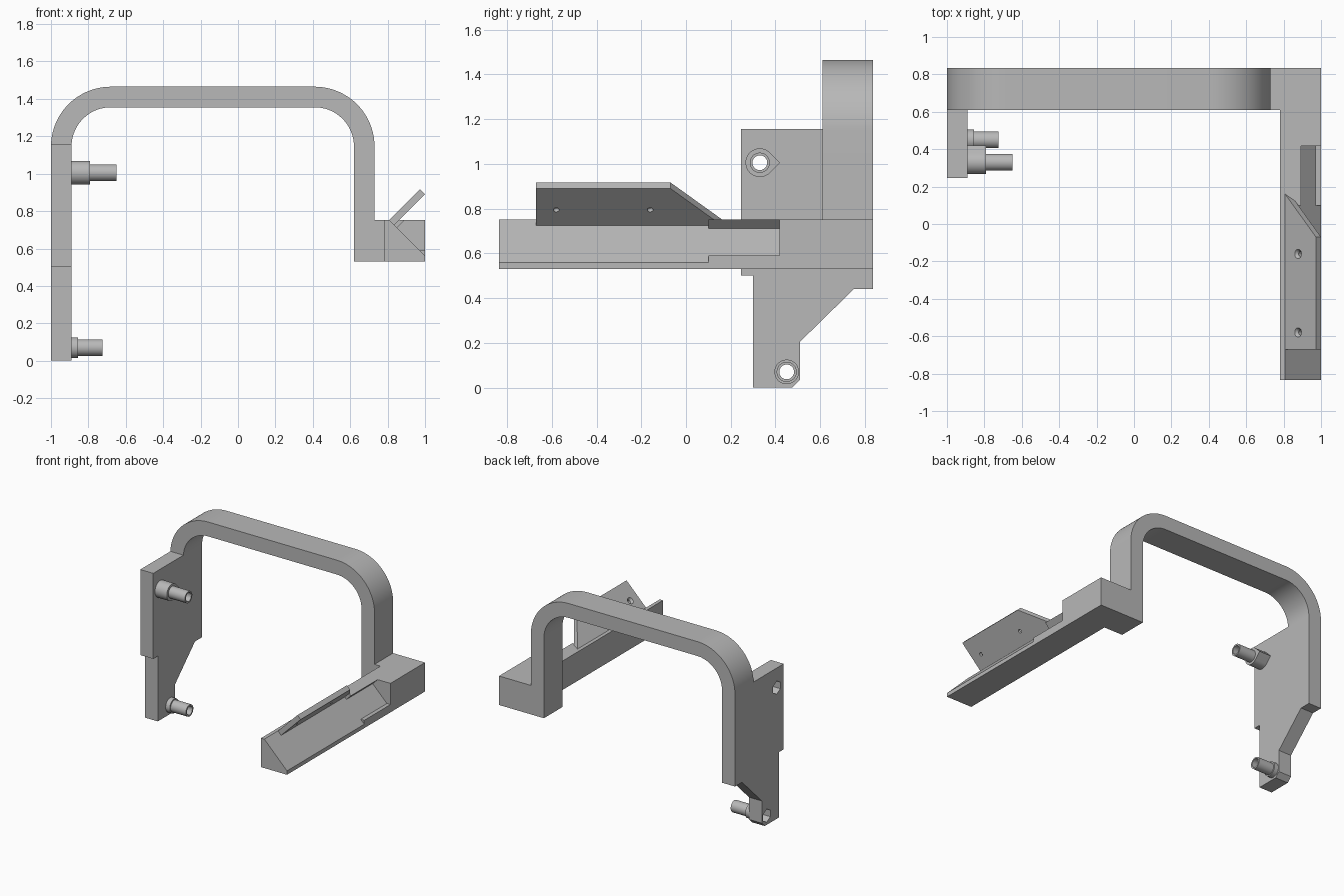
import bpy
import bmesh
import math
from mathutils import Vector, Matrix

cube = bpy.data.objects.get("Cube")
if cube:
    bpy.data.objects.remove(cube, do_unlink=True)

grey = bpy.data.materials.new("plain_grey")
grey.use_nodes = True
colour = (0.48, 0.48, 0.48, 1)
grey.diffuse_color = colour
grey.node_tree.nodes["Principled BSDF"].inputs["Base Color"].default_value = colour


def make_object(name, bm):
    bmesh.ops.recalc_face_normals(bm, faces=bm.faces)
    mesh = bpy.data.meshes.new(name)
    bm.to_mesh(mesh)
    bm.free()
    mesh.materials.append(grey)
    obj = bpy.data.objects.new(name, mesh)
    bpy.context.collection.objects.link(obj)
    return obj


def prism(name, points, offset):
    """Extrude a flat polygon of 3D points along an offset."""
    bm = bmesh.new()
    face = bm.faces.new([bm.verts.new(p) for p in points])
    new = bmesh.ops.extrude_face_region(bm, geom=[face])["geom"]
    verts = [v for v in new if isinstance(v, bmesh.types.BMVert)]
    bmesh.ops.translate(bm, verts=verts, vec=Vector(offset))
    return make_object(name, bm)


def along_y(name, xz, y0, y1):
    return prism(name, [(x, y0, z) for x, z in xz], (0, y1 - y0, 0))


def along_x(name, yz, x0, x1):
    return prism(name, [(x0, y, z) for y, z in yz], (x1 - x0, 0, 0))


def circle(y, z, r, sides=32):
    steps = [math.tau * (i + 0.5) / sides for i in range(sides)]
    return [(y + r * math.cos(a), z + r * math.sin(a)) for a in steps]


def cut(obj, cutters):
    for cutter in cutters:
        mod = obj.modifiers.new("cut", "BOOLEAN")
        mod.operation = "DIFFERENCE"
        mod.solver = "EXACT"
        mod.object = cutter
    bpy.context.view_layer.update()
    graph = bpy.context.evaluated_depsgraph_get()
    mesh = bpy.data.meshes.new_from_object(obj.evaluated_get(graph))
    obj.modifiers.clear()
    obj.data = mesh
    for cutter in cutters:
        bpy.data.objects.remove(cutter, do_unlink=True)


def smooth(obj):
    bpy.ops.object.select_all(action="DESELECT")
    obj.select_set(True)
    bpy.context.view_layer.objects.active = obj
    bpy.ops.object.shade_smooth_by_angle(angle=math.radians(30))


# Handle arch: two quarter bends joined by straight legs
left, right, top, bend, thick = -1.0, 0.73, 1.465, 0.32, 0.11


def arch_line(inset):
    r = bend - inset
    pts = []
    for cx, start in ((left + bend, math.pi), (right - bend, math.pi / 2)):
        for i in range(25):
            a = start - math.pi / 2 * i / 24
            pts.append((cx + r * math.cos(a), top - bend + r * math.sin(a)))
    return [(left + inset, 1.0)] + pts + [(right - inset, 0.53)]


arch = along_y("handle_arch", arch_line(0) + arch_line(thick)[::-1], 0.61, 0.835)
smooth(arch)

# Side plate with stepped outline and nut recesses
plate_x, face_x = -1.0, -0.89
side_plate = along_x("side_plate", [
    (0.245, 1.155), (0.835, 1.155), (0.835, 0.44), (0.75, 0.44), (0.51, 0.205),
    (0.51, 0.035), (0.475, 0), (0.30, 0), (0.30, 0.50), (0.245, 0.50)],
    plate_x, face_x)
upper, lower = (0.33, 1.005), (0.45, 0.07)
cut(side_plate, [along_x("recess", circle(*c, 0.05, 6), plate_x - 0.1, face_x - 0.03)
                 for c in (upper, lower)]
    + [along_x("bore", circle(*c, 0.033), plate_x - 0.1, face_x + 0.1)
       for c in (upper, lower)])

# Hollow pegs, each a collar and a narrower tube
y, z = upper
teardrop = [(y + 0.064 * math.cos(a), z + 0.064 * math.sin(a))
            for a in [math.pi / 4 + 1.5 * math.pi * i / 28 for i in range(29)]]
teardrop.append((y + 0.064 * math.sqrt(2), z))
pegs = (("upper", upper, teardrop, -0.79, -0.65),
        ("lower", lower, circle(*lower, 0.055), -0.855, -0.725))
for label, centre, outline, collar_end, tube_end in pegs:
    parts = [along_x(label + "_peg_collar", outline, face_x, collar_end),
             along_x(label + "_peg_tube", circle(*centre, 0.045), collar_end, tube_end)]
    for part in parts:
        cut(part, [along_x("bore", circle(*centre, 0.033), -1.2, -0.5)])
        smooth(part)

# Rail: sloped front, undercut middle and solid rear
low, high, inner = 0.53, 0.752, 0.78
along_y("rail_front", [(inner, low), (1, low), (1, 0.56), (0.808, high),
                       (inner, high)], -0.835, 0.1)
along_y("rail_middle", [(inner, low), (1, low), (1, 0.59), (0.97, 0.59), (0.85, 0.71),
                        (0.892, high), (inner, high)], 0.1, 0.417)
along_y("rail_rear", [(inner, low), (1, low), (1, high), (inner, high)], 0.417, 0.835)
along_y("arch_foot", [(right - 0.01, low), (inner, low), (inner, high),
                      (right - 0.01, high)], 0.61, 0.835)

# Tilted wing with a tapered rear end and two countersunk holes
base, rise, skin = Vector((0.808, 0, high)), Vector((0.165, 0, 0.165)), Vector((0.027, 0, -0.027))
wing = prism("tilted_wing", [base + rise * s + Vector((0, y, 0)) for y, s in
                             ((-0.67, 0), (-0.67, 1), (-0.07, 1), (0.16, 0))], skin)
cutters = []
tilt = Matrix.Rotation(math.radians(-45), 4, "Y")
for y in (-0.58, -0.16):
    for r_low, r_high, depth, shift in ((0.013, 0.013, 0.2, 0), (0.013, 0.03, 0.024, 0.014)):
        bm = bmesh.new()
        place = Matrix.Translation(base + rise * 0.42 + skin / 2 + Vector((0, y, 0)))
        bmesh.ops.create_cone(bm, cap_ends=True, segments=24, radius1=r_low, radius2=r_high,
                              depth=depth, matrix=place @ tilt @ Matrix.Translation((0, 0, shift)))
        cutters.append(make_object("hole", bm))
cut(wing, cutters)
